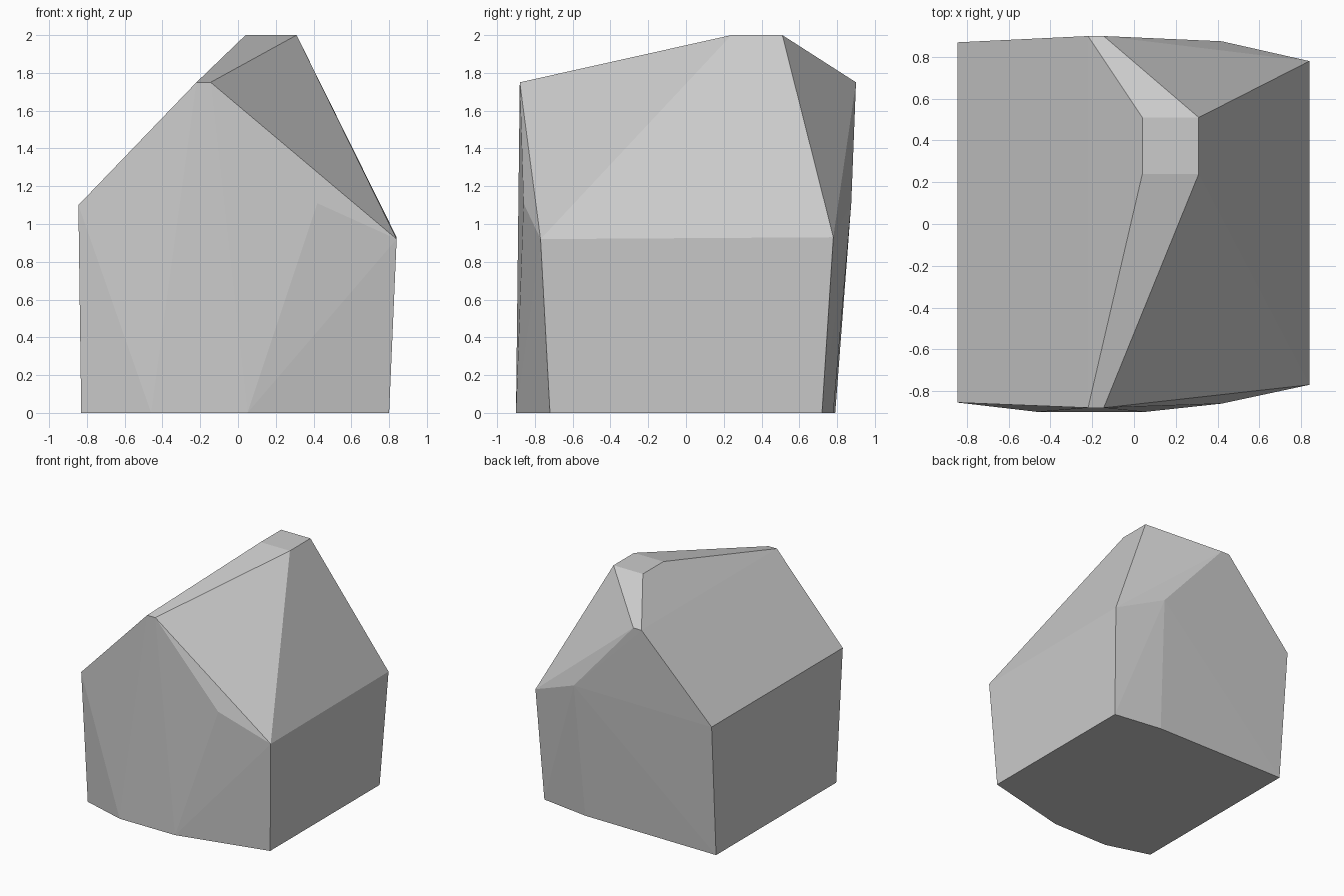
import bpy
import bmesh

if "Cube" in bpy.data.objects:
    bpy.data.objects.remove(bpy.data.objects["Cube"])

# Horizontal rings of the house-shaped boulder, from the ground up
base = [(-0.83, -0.79, 0), (-0.46, -0.90, 0), (0.05, -0.90, 0), (0.80, -0.72, 0),
        (0.80, 0.72, 0), (0.38, 0.78, 0), (-0.83, 0.79, 0)]
eaves = [(-0.845, -0.855, 1.10), (-0.845, 0.87, 1.10),
         (0.84, -0.77, 0.92), (0.84, 0.78, 0.93),
         (0.42, -0.86, 1.11), (0.42, 0.875, 1.11)]
gables = [(x, y, 1.75) for y in (-0.88, 0.90) for x in (-0.22, -0.145)]
peak = [(x, y, 2.0) for x in (0.04, 0.31) for y in (0.24, 0.51)]

# Wrap all rings in one faceted convex skin
bm = bmesh.new()
for point in base + eaves + gables + peak:
    bm.verts.new(point)
hull = bmesh.ops.convex_hull(bm, input=bm.verts)
loose = {g for g in hull["geom_interior"] + hull["geom_unused"]
         if isinstance(g, bmesh.types.BMVert)}
bmesh.ops.delete(bm, geom=list(loose), context='VERTS')

# Merge coplanar triangles on the flat top and bottom
bmesh.ops.dissolve_limit(bm, angle_limit=0.002, verts=bm.verts, edges=bm.edges)
bmesh.ops.recalc_face_normals(bm, faces=bm.faces)

mesh = bpy.data.meshes.new("house_block")
bm.to_mesh(mesh)
bm.free()
house = bpy.data.objects.new("house_block", mesh)
bpy.context.collection.objects.link(house)
